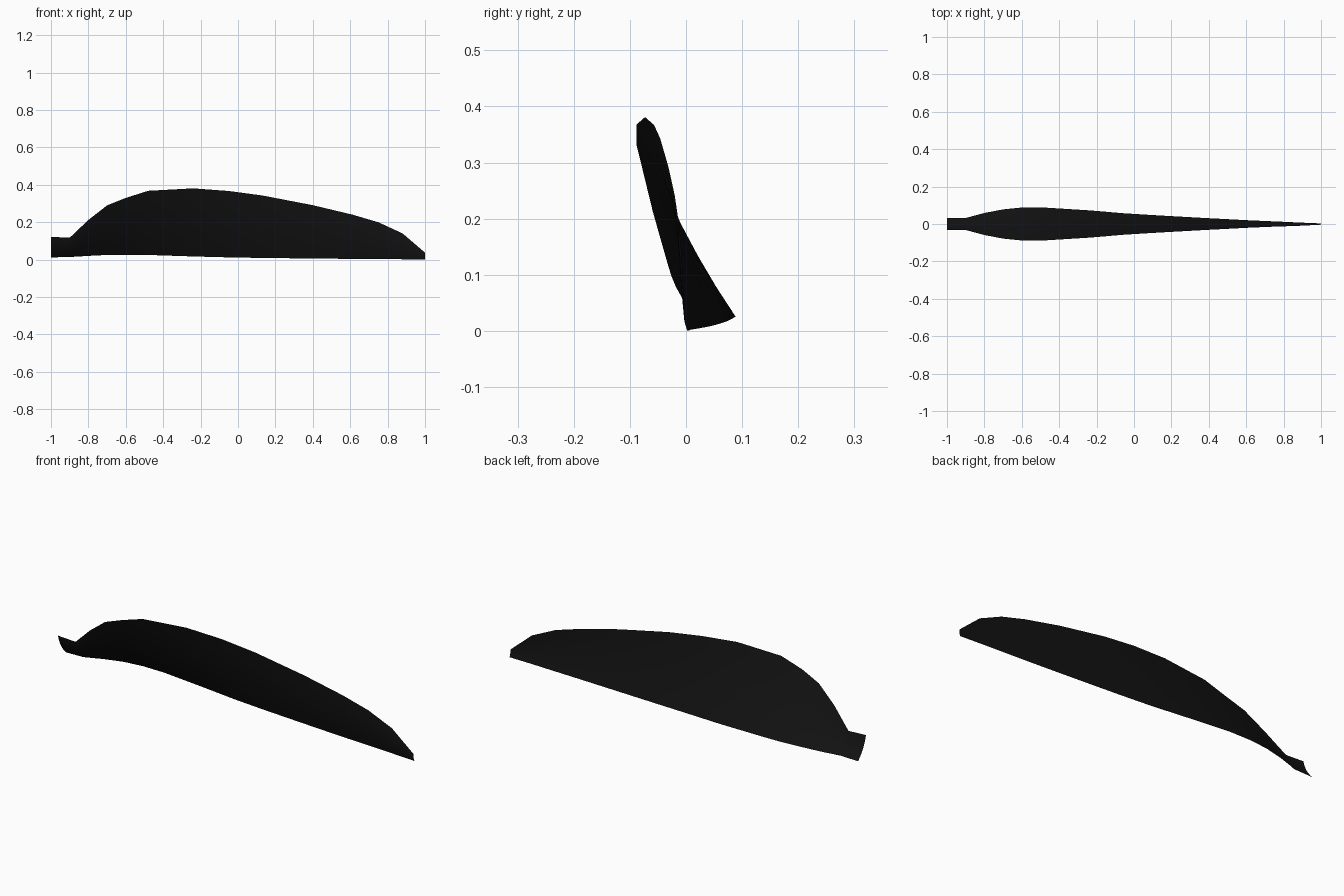
import bpy, bmesh
from mathutils import Vector

if "Cube" in bpy.data.objects:
    bpy.data.objects.remove(bpy.data.objects["Cube"])

# Blade stations: x, half width in y, bottom z, top z, bow of the section
STATIONS = [
    (-1.00, .032, .012, .122, .0095),
    (-0.90, .032, .014, .117, .0095),
    (-0.80, .059, .020, .212, .010),
    (-0.70, .078, .025, .290, .010),
    (-0.60, .088, .026, .330, .011),
    (-0.48, .088, .025, .368, .011),
    (-0.24, .073, .017, .381, .012),
    (-0.05, .057, .012, .367, .011),
    (0.13, .046, .009, .343, .010),
    (0.40, .031, .006, .291, .009),
    (0.61, .020, .004, .241, .009),
    (0.75, .014, .003, .200, .009),
    (0.88, .008, .002, .140, .008),
    (1.00, .003, .000, .037, .003),
]
SEGMENTS = 6


def section(x, half, low, high, bow):
    """Shallow arc from the rear lower edge to the front upper edge."""
    a, b = Vector((x, half, low)), Vector((x, -half, high))
    chord = (b - a).normalized()
    out = Vector((0, -chord.z, chord.y))
    for i in range(SEGMENTS + 1):
        t = i / SEGMENTS
        yield a.lerp(b, t) + out * bow * 4 * t * (1 - t)


# Thin cambered, twisted blade skinned through the stations
bm = bmesh.new()
rows = [[bm.verts.new(p) for p in section(*s)] for s in STATIONS]
for r, s in zip(rows, rows[1:]):
    for i in range(SEGMENTS):
        bm.faces.new((r[i], r[i + 1], s[i + 1], s[i]))
bmesh.ops.recalc_face_normals(bm, faces=bm.faces)
if sum((f.normal.y for f in bm.faces)) > 0:
    bmesh.ops.reverse_faces(bm, faces=bm.faces)
mesh = bpy.data.meshes.new("propeller_blade")
bm.to_mesh(mesh)
bm.free()
blade = bpy.data.objects.new("propeller_blade", mesh)
bpy.context.collection.objects.link(blade)

# Black finish
black = bpy.data.materials.new("black")
black.diffuse_color = (.006, .006, .006, 1)
black.use_nodes = True
black.node_tree.nodes["Principled BSDF"].inputs["Base Color"].default_value = black.diffuse_color
mesh.materials.append(black)

bpy.context.view_layer.objects.active = blade
blade.select_set(True)
bpy.ops.object.shade_smooth_by_angle()
